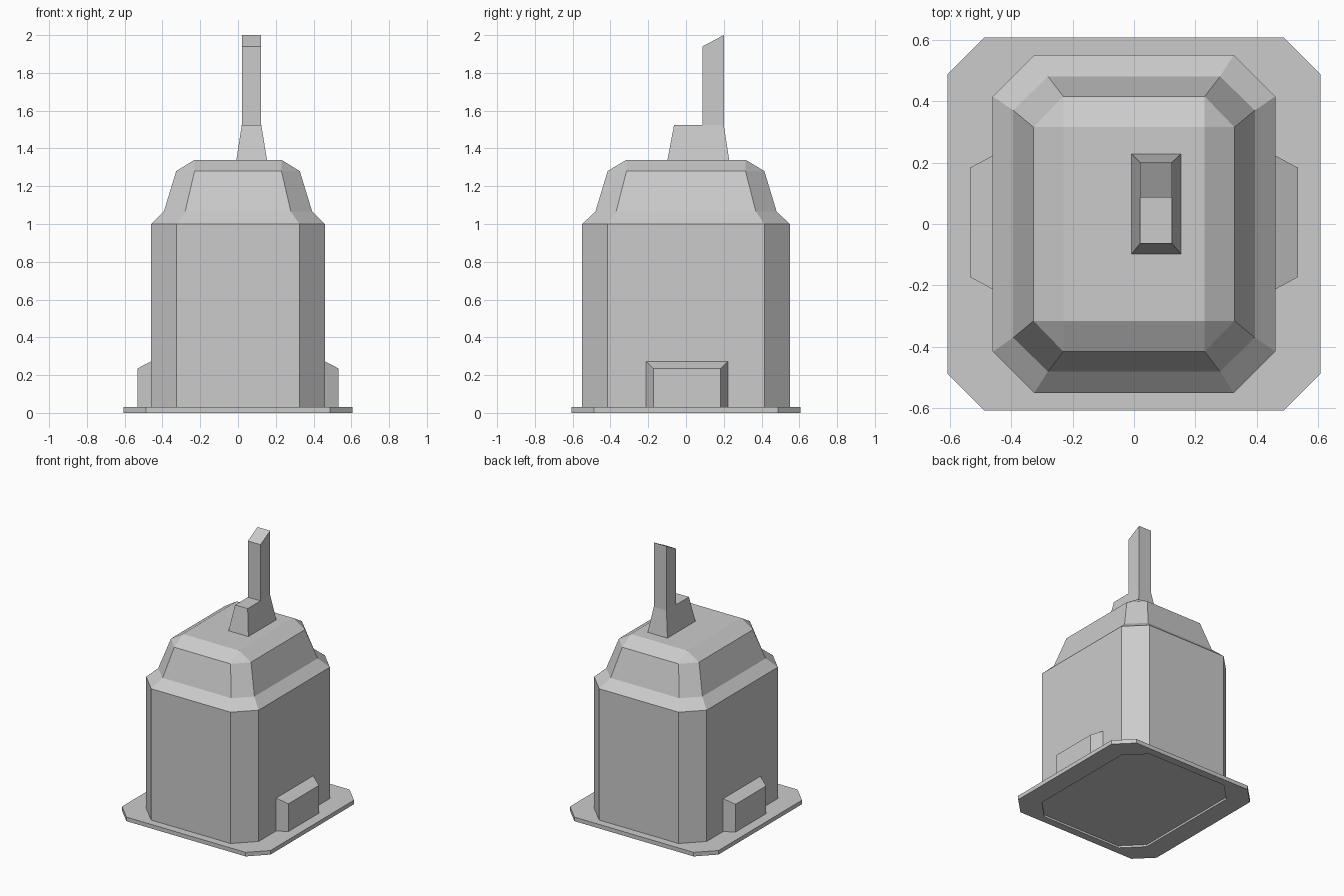
import bpy
import bmesh

cube = bpy.data.objects.get("Cube")
if cube:
    bpy.data.objects.remove(cube, do_unlink=True)

grey = bpy.data.materials.new("plain grey")
grey.use_nodes = True
colour = (0.6, 0.6, 0.6, 1)
grey.diffuse_color = colour
grey.node_tree.nodes["Principled BSDF"].inputs["Base Color"].default_value = colour


def octagon(hx, hy, fx, fy, z):
    """Corner-cut rectangle: half sizes hx, hy and half lengths fx, fy of its flats."""
    corner = [(hx, -fy), (hx, fy), (fx, hy), (-fx, hy),
              (-hx, fy), (-hx, -fy), (-fx, -hy), (fx, -hy)]
    return [(x, y, z) for x, y in corner]


def rectangle(x0, x1, y0, y1, z, z_back=None):
    zb = z if z_back is None else z_back
    return [(x0, y0, z), (x1, y0, z), (x1, y1, zb), (x0, y1, zb)]


def loft(name, rings):
    """Join matching rings with flat faces and cap both ends."""
    bm = bmesh.new()
    loops = [[bm.verts.new(p) for p in ring] for ring in rings]
    for low, high in zip(loops, loops[1:]):
        for i in range(len(low)):
            j = (i + 1) % len(low)
            bm.faces.new((low[i], low[j], high[j], high[i]))
    bm.faces.new(loops[0][::-1])
    bm.faces.new(loops[-1])
    bmesh.ops.remove_doubles(bm, verts=bm.verts, dist=0.0005)
    bmesh.ops.recalc_face_normals(bm, faces=bm.faces)
    mesh = bpy.data.meshes.new(name)
    bm.to_mesh(mesh)
    bm.free()
    mesh.materials.append(grey)
    obj = bpy.data.objects.new(name, mesh)
    bpy.context.collection.objects.link(obj)
    return obj


# Base plate with a shallow recess underneath
foot = (0.46, 0.55, 0.325, 0.415)
plate = (0.607, 0.607, 0.487, 0.487)
loft("base_plate", [octagon(*foot, 0.015), octagon(*foot, 0),
                    octagon(*plate, 0), octagon(*plate, 0.03)])

# Main walls and stepped roof
loft("body", [octagon(*foot, 0.03),
              octagon(*foot, 1.0),
              octagon(0.393, 0.48, 0.28, 0.37, 1.065),
              octagon(0.327, 0.415, 0.23, 0.315, 1.28),
              octagon(0.23, 0.315, 0.23, 0.315, 1.34)])

# Chimney foot and slant-topped stack
loft("chimney_foot", [rectangle(-0.01, 0.155, -0.1, 0.23, 1.33),
                      rectangle(0.02, 0.123, -0.063, 0.2, 1.525)])
loft("chimney_stack", [rectangle(0.02, 0.123, 0.087, 0.2, 1.525),
                       rectangle(0.02, 0.123, 0.087, 0.2, 1.94, 2.0)])


def side_box(name, side):
    def ring(x, y0, y1, top):
        return [(side * x, y0, 0.03), (side * x, y1, 0.03),
                (side * x, y1, top), (side * x, y0, top)]
    loft(name, [ring(0.455, -0.215, 0.225, 0.275),
                ring(0.533, -0.173, 0.183, 0.235)])


# Bevelled boxes low on both sides
side_box("left_side_box", 1)
side_box("right_side_box", -1)
